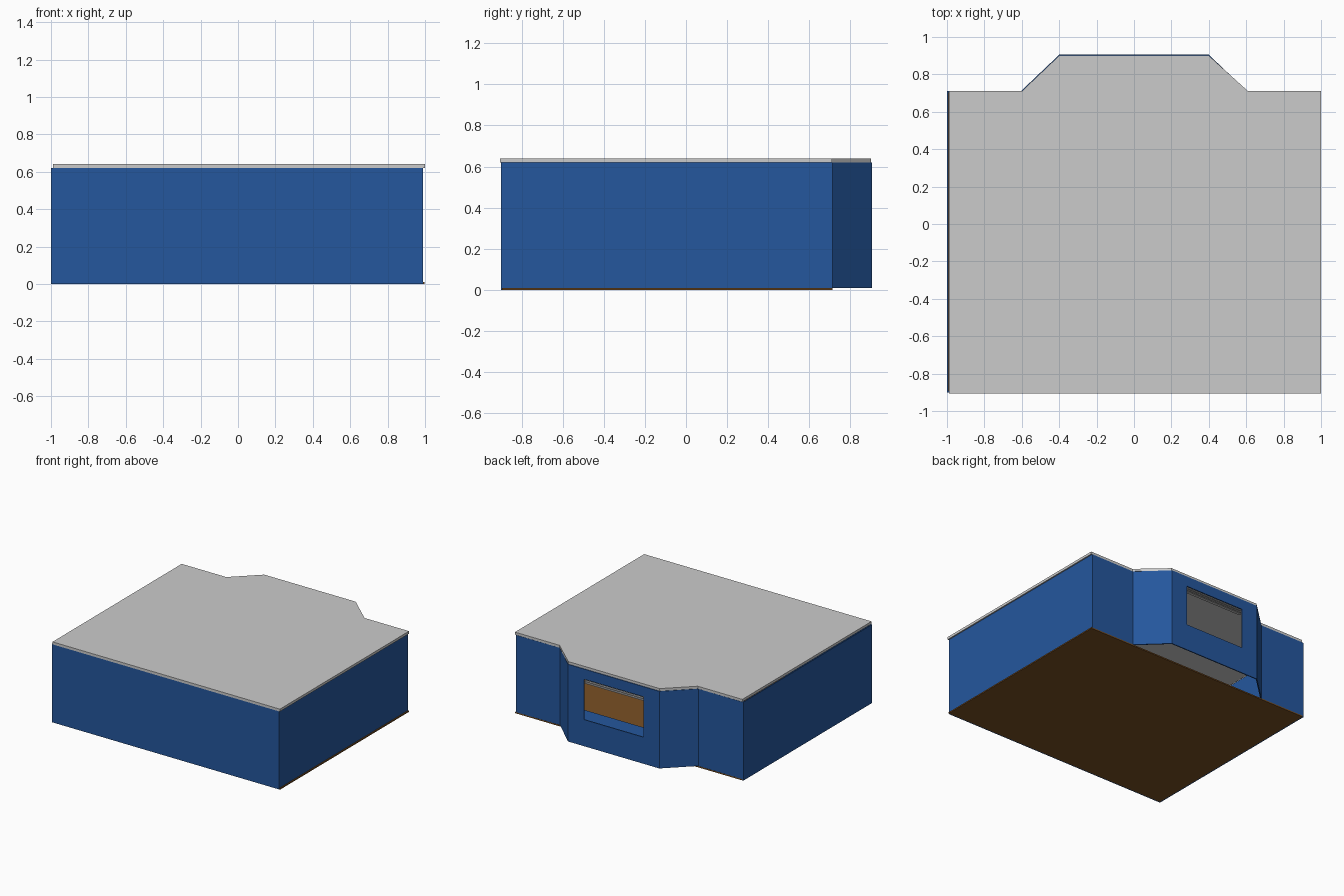
import bpy, bmesh

if "Cube" in bpy.data.objects:
    bpy.data.objects.remove(bpy.data.objects["Cube"])


def material(name, rgb):
    m = bpy.data.materials.new(name)
    m.diffuse_color = (*rgb, 1.0)
    m.use_nodes = True
    m.node_tree.nodes["Principled BSDF"].inputs["Base Color"].default_value = m.diffuse_color
    return m


BLUE = material("wall_blue", (0.018, 0.095, 0.34))
GREY = material("ceiling_grey", (0.60, 0.60, 0.60))
BROWN = material("floor_brown", (0.19, 0.078, 0.017))


def finish(name, bm, mat):
    me = bpy.data.meshes.new(name)
    bm.to_mesh(me)
    bm.free()
    me.materials.append(mat)
    ob = bpy.data.objects.new(name, me)
    bpy.context.collection.objects.link(ob)
    return ob


def slab(name, outline, z0, z1, mat):
    """Flat plate from a plan outline."""
    bm = bmesh.new()
    face = bm.faces.new([bm.verts.new((x, y, z0)) for x, y in outline])
    ext = bmesh.ops.extrude_face_region(bm, geom=[face])
    up = [v for v in ext["geom"] if isinstance(v, bmesh.types.BMVert)]
    bmesh.ops.translate(bm, verts=up, vec=(0, 0, z1 - z0))
    bmesh.ops.recalc_face_normals(bm, faces=bm.faces)
    return finish(name, bm, mat)


def rect(x0, x1, y0, y1):
    return [(x0, y0), (x1, y0), (x1, y1), (x0, y1)]


def walls(name, path, z0, z1, window_segment=None, hole=None):
    """Thin wall along a plan path, outward on the right, with one opening."""
    bm = bmesh.new()
    low = [bm.verts.new((x, y, z0)) for x, y in path]
    top = [bm.verts.new((x, y, z1)) for x, y in path]
    for i in range(len(path) - 1):
        quad = [low[i], low[i + 1], top[i + 1], top[i]]
        if i != window_segment:
            bm.faces.new(quad)
            continue
        half, h0, h1 = hole
        y = path[i][1]
        inner = [bm.verts.new((x, y, z)) for x, z in
                 ((half, h0), (-half, h0), (-half, h1), (half, h1))]
        for k in range(4):
            n = (k + 1) % 4
            bm.faces.new([quad[k], quad[n], inner[n], inner[k]])
    ob = finish(name, bm, BLUE)
    mod = ob.modifiers.new("thickness", "SOLIDIFY")
    mod.thickness = 0.008
    mod.offset = -1
    mod.use_even_offset = True
    return ob


BAY = [(0.605, 0.71), (0.4, 0.905), (-0.4, 0.905), (-0.605, 0.71)]

# Outer walls, with the window in the flat face of the bay
walls("front_and_left_wall", [(-1, 0.712), (-1, -0.9), (0.99, -0.9)], 0.0, 0.62)
walls("right_and_back_wall",
      [(0.99, -0.9), (0.99, 0.712)] + BAY[:1] + BAY[1:] + [(-0.995, 0.712)],
      0.01, 0.62, window_segment=3, hole=(0.26, 0.22, 0.54))

# Floor stops at the back wall line, leaving the bay open underneath
slab("floor", rect(-0.992, 0.998, -0.895, 0.712), 0.0, 0.01, BROWN)

# Ceiling follows the bay
slab("ceiling", [(-0.99, -0.905), (1, -0.905), (1, 0.71), (0.61, 0.71), (0.4, 0.9),
                 (-0.4, 0.9), (-0.6, 0.71), (-0.99, 0.71)], 0.62, 0.64, GREY)

# Window seat inside the bay
slab("window_seat", [(0.59, 0.712), (0.396, 0.898), (-0.396, 0.898), (-0.59, 0.712)],
     0.178, 0.188, BLUE)

# Raised blind slats at the head of the window
for i in range(3):
    z = 0.503 + 0.014 * i
    slab(f"blind_slat_{i + 1}", rect(-0.26, 0.26, 0.875, 0.897), z, z + 0.006, GREY)
